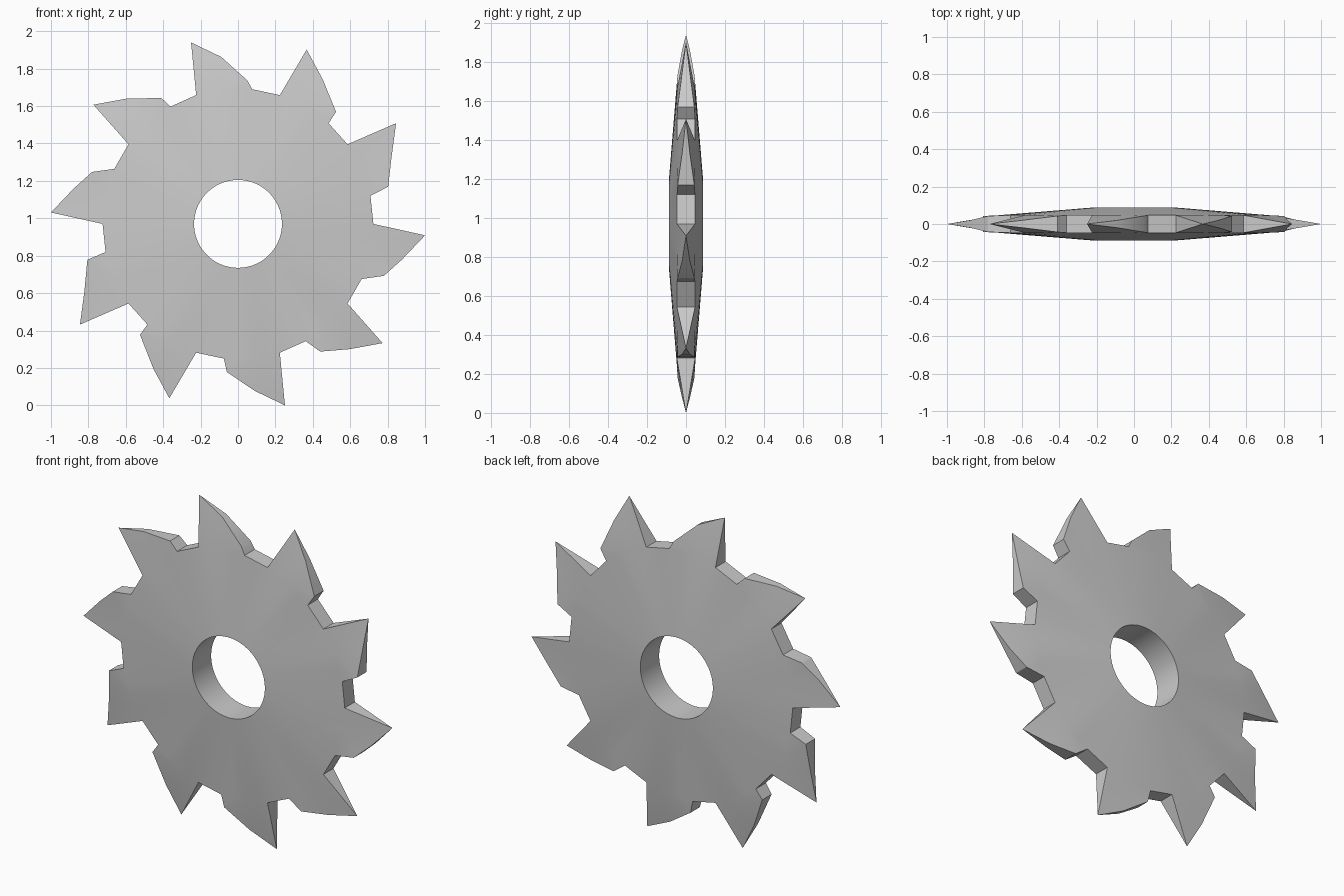
import bpy, bmesh, math

cube = bpy.data.objects.get("Cube")
if cube:
    bpy.data.objects.remove(cube, do_unlink=True)

steel = bpy.data.materials.new("grey_steel")
steel.use_nodes = True
colour = (0.6, 0.6, 0.6, 1)
steel.diffuse_color = colour
bsdf = steel.node_tree.nodes["Principled BSDF"]
bsdf.inputs["Base Color"].default_value = colour
bsdf.inputs["Roughness"].default_value = 0.6

TEETH = 10
STEP = 360 / TEETH
CENTRE_Z = 0.97
HOLE_R, HOLE_HALF = 0.235, 0.087
ROOT_R, ROOT_HALF = 0.724, 0.047

# Heel of each tooth: radius and angle, slightly uneven around the wheel
HEELS = [(0.768, 86.2), (0.796, 84.8), (0.827, 85.9), (0.828, 88.4), (0.812, 86.8),
         (0.794, 85.7), (0.791, 84.5), (0.828, 85.4), (0.828, 88.4), (0.788, 85.3)]

bm = bmesh.new()


def pair(radius, angle, half):
    """Front and back vertex at a polar position."""
    a = math.radians(angle)
    x, z = radius * math.cos(a), CENTRE_Z + radius * math.sin(a)
    return [bm.verts.new((x, y, z)) for y in (-half, half)]


def both_sides(*pairs):
    """The same face on the front and the back."""
    for side in (0, 1):
        bm.faces.new(list(dict.fromkeys(p[side] for p in pairs)))


def wall(a, b):
    """Rim face joining front to back."""
    bm.faces.new(list(dict.fromkeys((a[0], b[0], b[1], a[1]))))


# Hole edge and root ring, six points per tooth
hole, ring = [], []
for k in range(TEETH):
    for i in range(6):
        angle = 108 - k * STEP - i * 6
        hole.append(pair(HOLE_R, angle, HOLE_HALF))
        radius = ROOT_R * math.cos(math.radians(6)) if i == 5 else ROOT_R
        ring.append(pair(radius, angle, ROOT_HALF))

# Tapered disc and bore
count = len(hole)
for i in range(count):
    j = (i + 1) % count
    both_sides(hole[i], hole[j], ring[j], ring[i])
    wall(hole[i], hole[j])

# Pointed raked teeth
for k, (heel_r, heel_angle) in enumerate(HEELS):
    turn = k * STEP
    root, base_a, base_b, base_c, notch, gullet = ring[k * 6:k * 6 + 6]
    next_root = ring[(k * 6 + 6) % count]
    point = pair(1.002, 104.5 - turn, 0)
    bm.verts.remove(point[1])
    tip = [point[0], point[0]]
    mid = pair(0.897, 95.7 - turn, 0.02)
    heel = pair(heel_r, heel_angle - turn, 0.043)
    both_sides(root, tip, base_a)
    both_sides(base_a, tip, mid)
    both_sides(base_a, mid, base_b)
    both_sides(base_b, mid, heel)
    both_sides(base_b, heel, base_c)
    both_sides(base_c, heel, notch)
    for a, b in ((root, tip), (tip, mid), (mid, heel), (heel, notch),
                 (notch, gullet), (gullet, next_root)):
        wall(a, b)

bmesh.ops.recalc_face_normals(bm, faces=bm.faces[:])
mesh = bpy.data.meshes.new("cutter_wheel")
bm.to_mesh(mesh)
bm.free()
mesh.materials.append(steel)
wheel = bpy.data.objects.new("cutter_wheel", mesh)
bpy.context.collection.objects.link(wheel)

# Smooth the disc and bore, keep the rim edges crisp
bpy.ops.object.select_all(action='DESELECT')
wheel.select_set(True)
bpy.context.view_layer.objects.active = wheel
bpy.ops.object.shade_smooth_by_angle(angle=math.radians(25))
